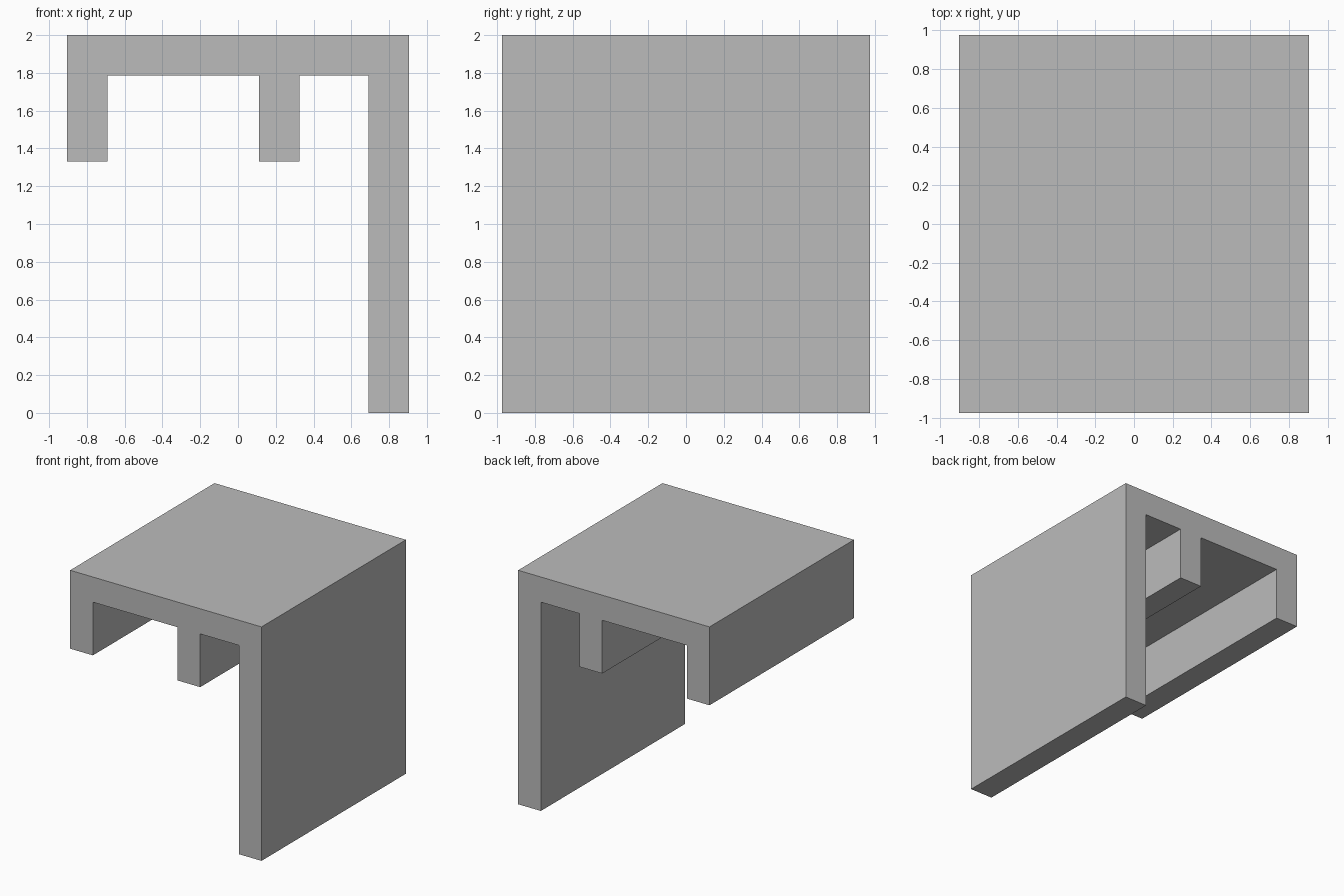
import bpy
import bmesh

cube = bpy.data.objects.get("Cube")
if cube:
    bpy.data.objects.remove(cube, do_unlink=True)

HALF_WIDTH, HALF_DEPTH, HEIGHT = 0.905, 0.975, 2.0
SLAB_BOTTOM, RIB_BOTTOM = 1.785, 1.33
WALL = 0.215
RIB_LEFT = 0.11

grey = bpy.data.materials.new("plain grey")
grey.use_nodes = True
colour = (0.5, 0.5, 0.5, 1.0)
grey.diffuse_color = colour
grey.node_tree.nodes["Principled BSDF"].inputs["Base Color"].default_value = colour

# Cross-section: top slab, short side rib, short middle rib and tall side wall
profile = [
    (-HALF_WIDTH, HEIGHT),
    (-HALF_WIDTH, RIB_BOTTOM),
    (-HALF_WIDTH + WALL, RIB_BOTTOM),
    (-HALF_WIDTH + WALL, SLAB_BOTTOM),
    (RIB_LEFT, SLAB_BOTTOM),
    (RIB_LEFT, RIB_BOTTOM),
    (RIB_LEFT + WALL, RIB_BOTTOM),
    (RIB_LEFT + WALL, SLAB_BOTTOM),
    (HALF_WIDTH - WALL, SLAB_BOTTOM),
    (HALF_WIDTH - WALL, 0),
    (HALF_WIDTH, 0),
    (HALF_WIDTH, HEIGHT),
]

# Extrude the cross-section from front to back
bm = bmesh.new()
front = bm.faces.new([bm.verts.new((x, -HALF_DEPTH, z)) for x, z in profile])
result = bmesh.ops.extrude_face_region(bm, geom=[front], use_keep_orig=True)
back = [g for g in result["geom"] if isinstance(g, bmesh.types.BMVert)]
bmesh.ops.translate(bm, verts=back, vec=(0, 2 * HALF_DEPTH, 0))
bmesh.ops.recalc_face_normals(bm, faces=bm.faces)

mesh = bpy.data.meshes.new("ribbed_bracket")
bm.to_mesh(mesh)
bm.free()
mesh.materials.append(grey)
bracket = bpy.data.objects.new("ribbed_bracket", mesh)
bpy.context.collection.objects.link(bracket)
